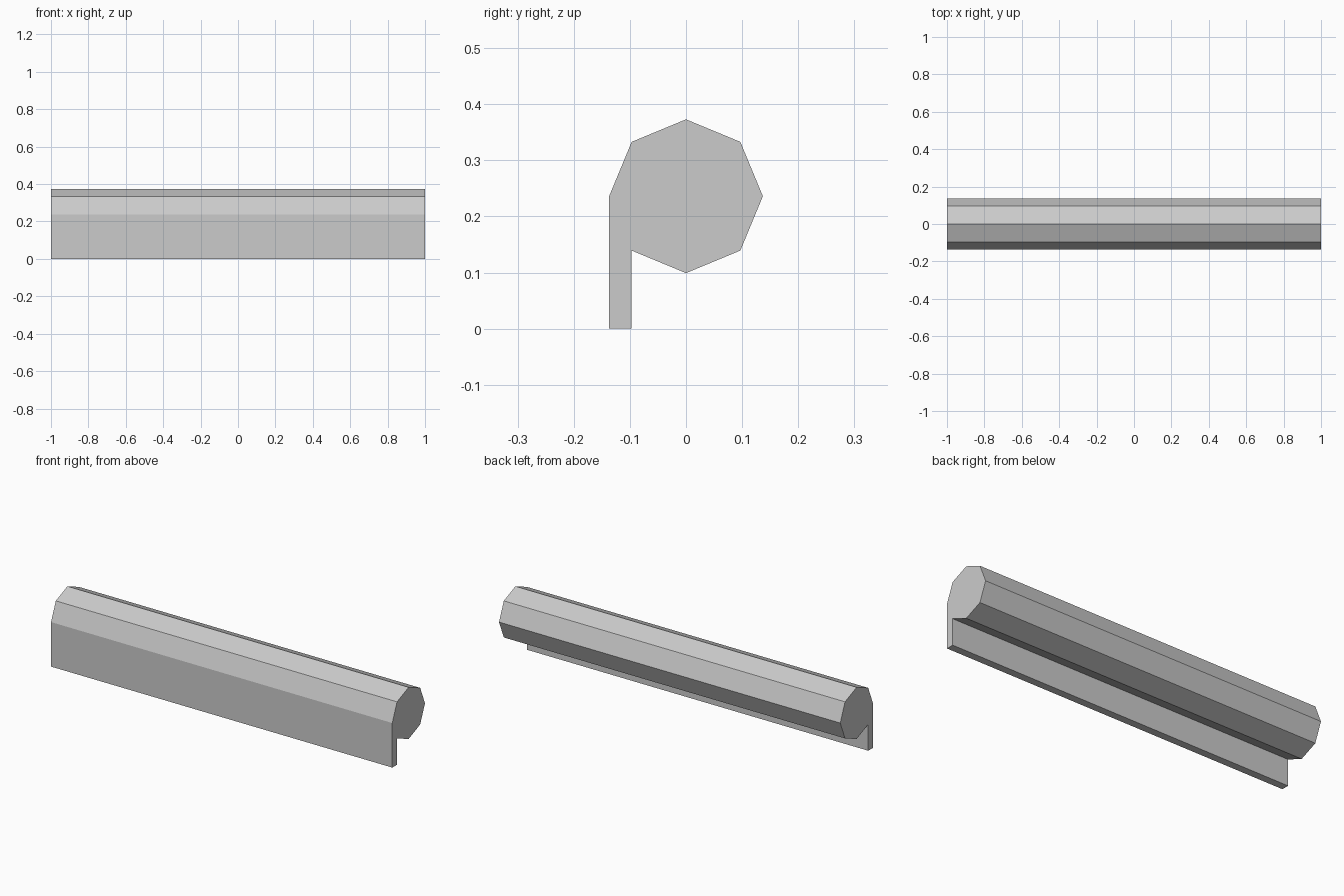
import bpy
import bmesh
from math import cos, sin, pi

cube = bpy.data.objects.get("Cube")
if cube:
    bpy.data.objects.remove(cube, do_unlink=True)

LENGTH = 2.0
RADIUS = 0.137
AXIS_Z = 0.236

# Plain grey finish
grey = bpy.data.materials.new("light grey")
grey.use_nodes = True
colour = (0.6, 0.6, 0.6, 1)
grey.diffuse_color = colour
grey.node_tree.nodes["Principled BSDF"].inputs["Base Color"].default_value = colour

# Octagonal roll whose front lower side drops into a flat hanging flap
octagon = [(RADIUS * cos(i * pi / 4), AXIS_Z + RADIUS * sin(i * pi / 4)) for i in range(8)]
flap_back = octagon[5][0]
profile = octagon[:5] + [(-RADIUS, 0), (flap_back, 0)] + octagon[5:]

# Extrude the profile along x
bm = bmesh.new()
end = bm.faces.new([bm.verts.new((-LENGTH / 2, y, z)) for y, z in profile])
result = bmesh.ops.extrude_face_region(bm, geom=[end], use_keep_orig=True)
moved = [g for g in result["geom"] if isinstance(g, bmesh.types.BMVert)]
bmesh.ops.translate(bm, verts=moved, vec=(LENGTH, 0, 0))
bmesh.ops.recalc_face_normals(bm, faces=bm.faces)

mesh = bpy.data.meshes.new("roll_with_flap")
bm.to_mesh(mesh)
bm.free()
mesh.materials.append(grey)
roll = bpy.data.objects.new("roll_with_flap", mesh)
bpy.context.collection.objects.link(roll)
